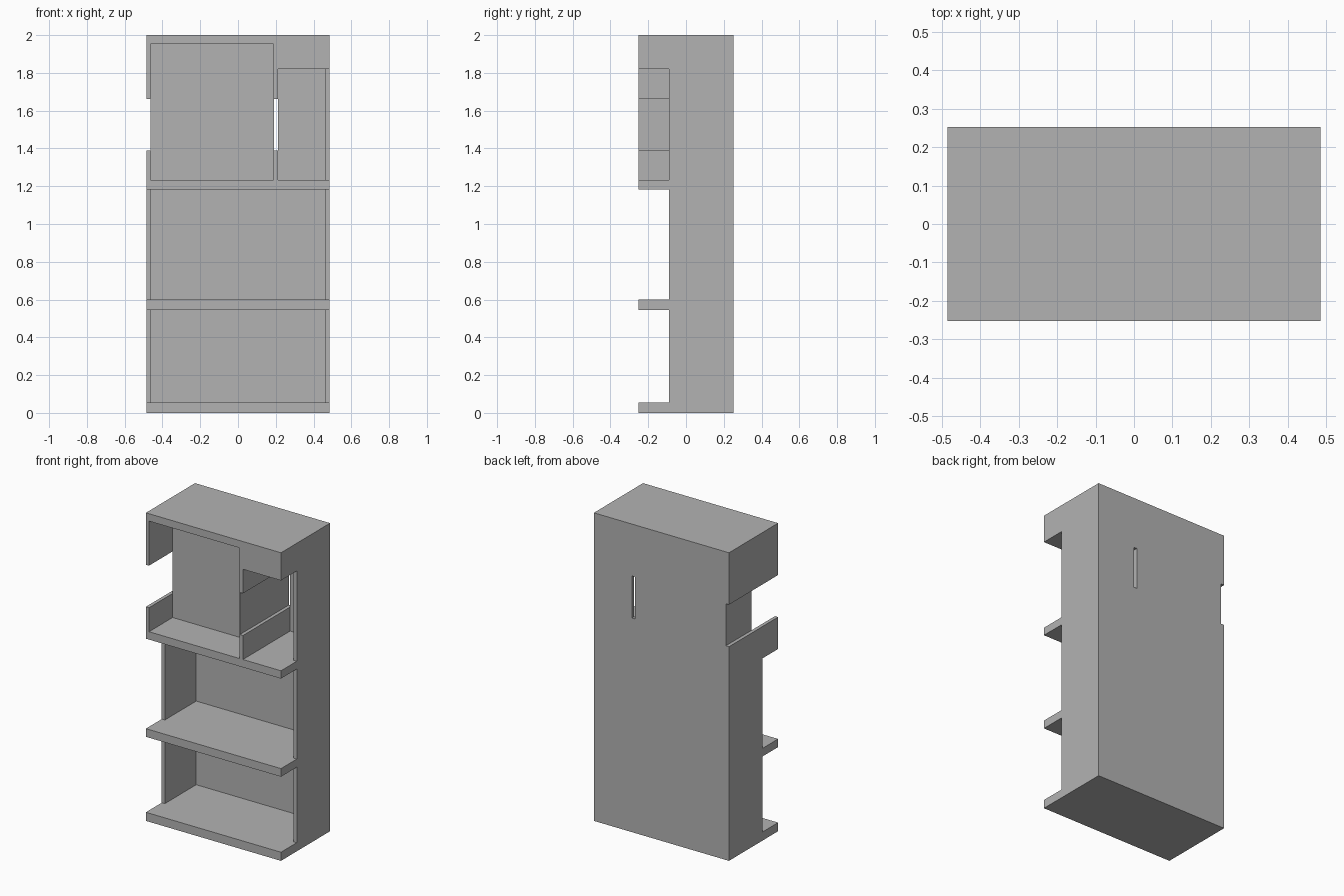
import bpy
import bmesh

cube = bpy.data.objects.get("Cube")
if cube:
    bpy.data.objects.remove(cube, do_unlink=True)

grey = bpy.data.materials.new("plain grey")
grey.use_nodes = True
colour = (0.45, 0.45, 0.45, 1)
grey.diffuse_color = colour
grey.node_tree.nodes["Principled BSDF"].inputs["Base Color"].default_value = colour


def box(name, x, y, z):
    """Flat-sided board spanning the given (low, high) ranges."""
    bm = bmesh.new()
    bmesh.ops.create_cube(bm, size=1)
    for v in bm.verts:
        v.co = [r[0] if c < 0 else r[1] for c, r in zip(v.co, (x, y, z))]
    mesh = bpy.data.meshes.new(name)
    bm.to_mesh(mesh)
    bm.free()
    mesh.materials.append(grey)
    obj = bpy.data.objects.new(name, mesh)
    bpy.context.collection.objects.link(obj)
    return obj


# Main dimensions
W, IN = 0.485, 0.4625            # outer and inner half width
F, B = -0.252, 0.252             # front and back
SET, BACK, PANEL = -0.09, 0.232, -0.01   # set-back walls, back board, recess panel
DL, DR = 0.19, 0.212             # divider sides
SHELVES = [(0, 0.056), (0.546, 0.599), (1.183, 1.234)]
DECK, HEAD, ROOF, TOP = 1.234, 1.82, 1.952, 2.0
SLOT = (1.39, 1.663)             # openings in the left-hand wall and divider

# Shelves and top
for name, z in zip(("base", "middle_shelf", "upper_shelf"), SHELVES):
    box(name, (-W, W), (F, B), z)
box("top_board", (-W, W), (F, B), (ROOF, TOP))

# Open lower bays: set-back side walls and back board
for bay, (low, high) in zip(("bottom", "middle"), zip(SHELVES, SHELVES[1:])):
    z = (low[1], high[0])
    box(bay + "_right_wall", (-W, -IN), (SET, B), z)
    box(bay + "_left_wall", (IN, W), (SET, B), z)
    box(bay + "_back", (-IN, IN), (BACK, B), z)

# Slotted wall and slotted divider: a piece below and a piece above the slot
for part, z in (("lower", (DECK, SLOT[0])), ("upper", (SLOT[1], ROOF))):
    box(part + "_recess_wall", (-W, -IN), (F, B), z)
    box(part + "_divider", (DL, DR), (F, B), z)
box("divider_skin", (DL - 0.003, DL), (F, PANEL), (DECK, ROOF))

# Solid block closing the back of the large recess
box("recess_panel", (-IN, DL), (PANEL, B), (DECK, ROOF))

# Narrow side compartment
box("compartment_header", (DR, W), (F, B), (HEAD, ROOF))
box("compartment_wall", (IN, W), (SET, B), (DECK, HEAD))
box("compartment_back", (DR, IN), (BACK, B), (DECK, HEAD))
